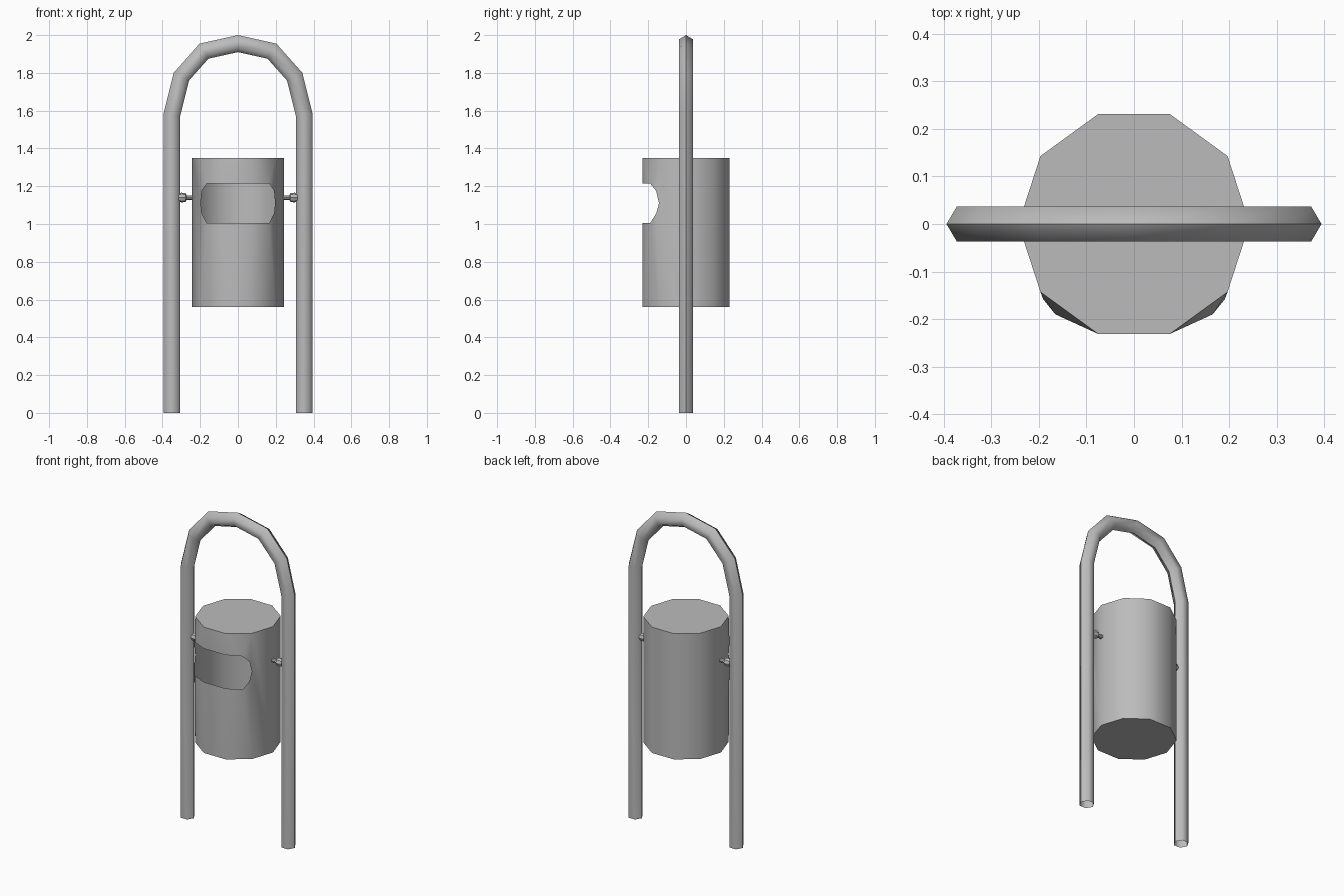
import bpy, bmesh, math
from mathutils import Vector

cube = bpy.data.objects.get("Cube")
if cube:
    bpy.data.objects.remove(cube, do_unlink=True)

GREY = (0.5, 0.5, 0.5, 1)
metal = bpy.data.materials.new("grey_metal")
metal.use_nodes = True
metal.diffuse_color = GREY
metal.node_tree.nodes["Principled BSDF"].inputs["Base Color"].default_value = GREY


def finish(bm, name, angle=60):
    """Turn a bmesh into a named, smooth-shaded object."""
    bmesh.ops.remove_doubles(bm, verts=bm.verts, dist=0.0005)
    bmesh.ops.recalc_face_normals(bm, faces=bm.faces)
    mesh = bpy.data.meshes.new(name)
    bm.to_mesh(mesh)
    bm.free()
    mesh.materials.append(metal)
    obj = bpy.data.objects.new(name, mesh)
    bpy.context.collection.objects.link(obj)
    bpy.ops.object.select_all(action="DESELECT")
    obj.select_set(True)
    bpy.context.view_layer.objects.active = obj
    bpy.ops.object.shade_smooth_by_angle(angle=math.radians(angle))


def bridge(bm, rings):
    """Join consecutive closed rings with quads."""
    for a, b in zip(rings, rings[1:]):
        for i in range(len(a)):
            j = (i + 1) % len(a)
            bm.faces.new((a[i], a[j], b[j], b[i]))


# Arched tube frame: hexagonal section swept along a mitred path
half = [(-0.35, 0), (-0.35, 1.58), (-0.3, 1.78), (-0.18, 1.915)]
path = [Vector(p) for p in half + [(0, 1.955)] + [(-x, z) for x, z in reversed(half)]]
bm = bmesh.new()
rings = []
for i, p in enumerate(path):
    before = (p - path[i - 1]).normalized() if i else Vector((0, 1))
    after = (path[i + 1] - p).normalized() if i < len(path) - 1 else before
    tangent = (before + after).normalized()
    side = Vector((-tangent.y, tangent.x)) / tangent.dot(before)
    ring = []
    for k in range(6):
        a = math.tau * k / 6
        q = p + side * 0.044 * math.cos(a)
        ring.append(bm.verts.new((q.x, 0.043 * math.sin(a), q.y)))
    rings.append(ring)
bridge(bm, rings)
finish(bm, "tube_frame")

# Ten-sided hollow bin with a wide opening at the front
R, BOTTOM, TOP, LOW, HIGH, MID = 0.243, 0.56, 1.35, 1.005, 1.215, 1.11
corner = [(R * math.cos(math.tau * k / 10), R * math.sin(math.tau * k / 10)) for k in range(10)]
bm = bmesh.new()


def face(points):
    return bm.faces.new([bm.verts.new(p) for p in points])


for z in (BOTTOM, TOP):
    face([(x, y, z) for x, y in corner])
for k in range(10):
    a, b = corner[k], corner[(k + 1) % 10]
    if k in (6, 8):
        # corner panels, notched by the rounded ends of the opening
        inner, outer = (b, a) if k == 6 else (a, b)
        s = 1 if k == 8 else -1
        for end, lip, bend in ((BOTTOM, LOW, 1.055), (TOP, HIGH, 1.175)):
            rim = (s * 0.165, -0.19, lip)
            curve = (s * 0.191, -0.158, bend)
            front, back = (inner, outer) if abs(inner[0]) < abs(outer[0]) else (outer, inner)
            face([(*front, end), (*front, lip), rim])
            face([(*front, end), rim, (*back, end)])
            face([(*back, end), rim, curve])
            face([(*back, end), curve, (*back, MID)])
    elif k == 7:
        # straight panels above and below the opening
        for z0, z1 in ((BOTTOM, LOW), (HIGH, TOP)):
            face([(*a, z0), (*b, z0), (*b, z1), (*a, z1)])
    else:
        points = [(*a, BOTTOM), (*b, BOTTOM), (*b, TOP), (*a, TOP)]
        if k == 5:
            points.insert(2, (*b, MID))
        elif k == 9:
            points.append((*a, MID))
        face(points)
finish(bm, "bin_body")

# Pivot pins between the bin and the frame legs
profile = [(0.23, 0.012), (0.272, 0.012), (0.277, 0.023), (0.3, 0.026), (0.318, 0.017)]
for name, s in (("left_pin", 1), ("right_pin", -1)):
    bm = bmesh.new()
    rings = [[bm.verts.new((s * x, r * math.cos(math.tau * k / 8), 1.14 + r * math.sin(math.tau * k / 8)))
              for k in range(8)] for x, r in profile]
    bridge(bm, rings)
    bm.faces.new(rings[0])
    bm.faces.new(rings[-1])
    finish(bm, name, 40)
